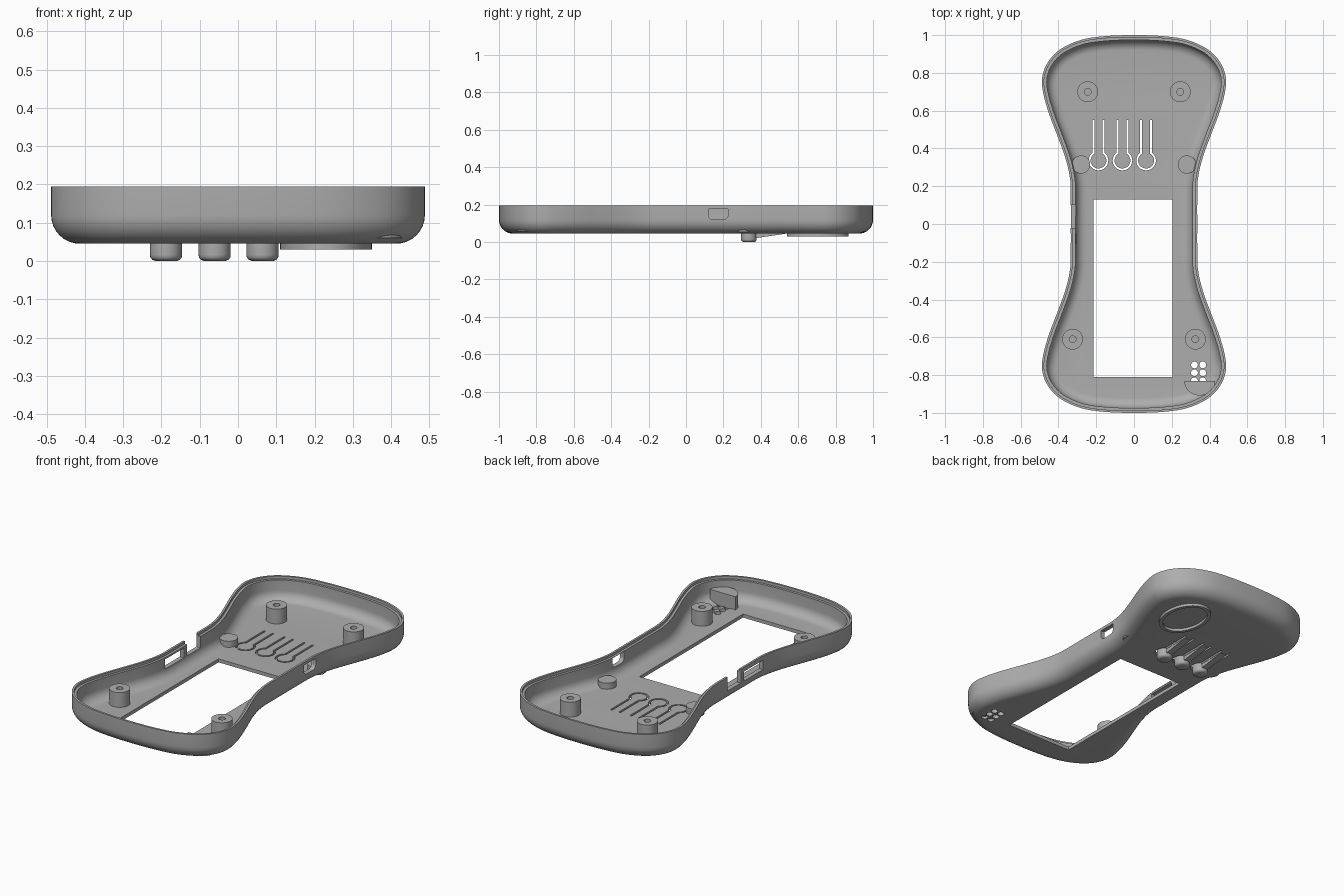
import bpy, bmesh
from math import pi, sin, cos, asin
from mathutils import Vector, Matrix

if "Cube" in bpy.data.objects:
    bpy.data.objects.remove(bpy.data.objects["Cube"])

GREY = (0.42, 0.42, 0.42, 1)
mat = bpy.data.materials.new("plain grey plastic")
mat.use_nodes = True
mat.diffuse_color = GREY
mat.node_tree.nodes["Principled BSDF"].inputs["Base Color"].default_value = GREY

BASE, FLOOR, RIM = 0.045, 0.065, 0.195   # underside, inner floor, top of wall
WALL, LIP = 0.026, 0.012


def make(name, bm):
    bmesh.ops.recalc_face_normals(bm, faces=bm.faces)
    mesh = bpy.data.meshes.new(name)
    bm.to_mesh(mesh)
    bm.free()
    mesh.materials.append(mat)
    ob = bpy.data.objects.new(name, mesh)
    bpy.context.collection.objects.link(ob)
    return ob


def activate(ob):
    bpy.ops.object.select_all(action='DESELECT')
    ob.select_set(True)
    bpy.context.view_layer.objects.active = ob


def smooth(ob):
    activate(ob)
    bpy.ops.object.shade_smooth_by_angle(angle=0.6)
    return ob


def loft(name, rings, closed=False):
    """Skin a list of equal-length rings; cap the ends or join them."""
    bm = bmesh.new()
    loops = [[bm.verts.new(p) for p in ring] for ring in rings]
    n = len(loops[0])
    pairs = list(zip(loops, loops[1:]))
    if closed:
        pairs.append((loops[-1], loops[0]))
    else:
        bm.faces.new(loops[0])
        bm.faces.new(loops[-1])
    for a, b in pairs:
        for i in range(n):
            j = (i + 1) % n
            bm.faces.new((a[i], a[j], b[j], b[i]))
    return make(name, bm)


def prism(name, pts, low, high, axis='Z'):
    """Extrude a flat outline along Z (points x,y) or X (points y,z)."""
    place = (lambda p, d: (p[0], p[1], d)) if axis == 'Z' else (lambda p, d: (d, p[0], p[1]))
    return loft(name, [[place(p, d) for p in pts] for d in (low, high)])


def arc(cx, cy, rx, ry, start=0.0, end=2 * pi, n=32, full=True):
    steps = n if full else n - 1
    return [(cx + rx * cos(start + (end - start) * i / steps),
             cy + ry * sin(start + (end - start) * i / steps)) for i in range(n)]


def box(x0, x1, y0, y1):
    return [(x0, y0), (x1, y0), (x1, y1), (x0, y1)]


def lathe(name, profile, x, y, closed=False, n=32):
    return smooth(loft(name, [[(px, py, z) for px, py in arc(x, y, r, r, n=n)]
                              for r, z in profile], closed))


def cut(target, cutter):
    activate(target)
    mod = target.modifiers.new("cut", 'BOOLEAN')
    mod.operation, mod.solver, mod.object = 'DIFFERENCE', 'EXACT', cutter
    bpy.ops.object.modifier_apply(modifier=mod.name)
    bpy.data.objects.remove(cutter)


# Hourglass outline: one quarter mirrored four ways, then splined
quarter = [(0, 1), (0.15, 0.995), (0.28, 0.975), (0.39, 0.925), (0.457, 0.855),
           (0.487, 0.77), (0.478, 0.68), (0.445, 0.57), (0.403, 0.46),
           (0.362, 0.345), (0.338, 0.235), (0.335, 0.12), (0.335, 0)]
right = quarter + [(x, -y) for x, y in quarter[-2::-1]]
ctrl = [Vector(p) for p in right + [(-x, y) for x, y in right[-2:0:-1]]]
outline = []
for i in range(len(ctrl)):
    a, b, c, d = (ctrl[(i + k) % len(ctrl)] for k in (-1, 0, 1, 2))
    for s in range(5):
        t = s / 5
        outline.append(0.5 * (2 * b + (c - a) * t + (2 * a - 5 * b + 4 * c - d) * t * t
                              + (3 * b - a - 3 * c + d) * t ** 3))


def ring(inset, z):
    out = []
    for i, p in enumerate(outline):
        t = (outline[(i + 1) % len(outline)] - outline[i - 1]).normalized()
        out.append((p.x + t.y * inset, p.y - t.x * inset, z))
    # Clockwise outline: the inward normal is (t.y, -t.x)
    return out


def fillet(inset, z, r, n=8):
    """Quarter-round from the floor up to the wall."""
    return [(inset + r * (1 - sin(pi / 2 * i / n)), z + r * (1 - cos(pi / 2 * i / n)))
            for i in range(n + 1)]


# Tray shell: outer skin up, stepped rim, inner skin down
section = fillet(0, BASE, 0.075) + [(0, RIM), (LIP, RIM), (LIP, RIM - 0.015), (WALL, RIM - 0.015)]
section += fillet(WALL, FLOOR, 0.055)[::-1]
shell = loft("tray_shell", [ring(i, z) for i, z in section])

# Display window
cut(shell, prism("window_cutter", box(-0.215, 0.205, -0.81, 0.13), 0, 0.12))

# Flexible keys: keyhole slots, round buttons below, sloped arms
KEY_Y, KEY_TOP = 0.336, 0.55


def keyhole(x, r, w):
    a = asin(w / r)
    return ([(x - w, KEY_TOP)] + arc(x, KEY_Y, r, r, pi / 2 + a, 2.5 * pi - a, 30, False)
            + [(x + w, KEY_TOP)])


for n, x in enumerate((-0.188, -0.061, 0.064), 1):
    slot = keyhole(x, 0.052, 0.032) + keyhole(x, 0.042, 0.021)[::-1]
    cut(shell, prism("key_cutter", slot, 0, 0.1))
    lathe(f"key_button_{n}", [(0.028, 0), (0.036, 0.003), (0.041, 0.009), (0.042, 0.016),
                              (0.042, FLOOR - 0.005)], x, KEY_Y)
    prism(f"key_arm_{n}", [(0.36, 0.019), (0.53, BASE - 0.001), (0.53, 0.055), (0.36, 0.055)],
          x - 0.019, x + 0.019, 'X')

# Sound holes
for x in (0.32, 0.364):
    for y in (-0.746, -0.788, -0.83):
        cut(shell, prism("sound_cutter", arc(x, y, 0.018, 0.018, n=20), 0, 0.1))

# Connector opening in the left wall, card opening and notch in the right wall
port = (arc(0.145, 0.145, 0.025, 0.025, pi, 1.5 * pi, 6, False)
        + arc(0.2, 0.145, 0.025, 0.025, 1.5 * pi, 2 * pi, 6, False)
        + [(0.225, 0.178), (0.12, 0.178)])
cut(shell, prism("port_cutter", port, 0.28, 0.4, 'X'))
cut(shell, prism("card_cutter", box(-0.22, -0.05, 0.115, 0.17), -0.4, -0.28, 'X'))
cut(shell, prism("notch_cutter", box(-0.02, 0.1, 0.115, 0.25), -0.4, -0.28, 'X'))
smooth(shell)

# Screw posts with bores, and short locating pegs
for side, s in (("left", 1), ("right", -1)):
    for end, x, y in (("back", 0.245, 0.70), ("front", 0.325, -0.61)):
        lathe(f"{end}_{side}_screw_post",
              [(0.055, FLOOR - 0.01), (0.055, 0.15), (0.018, 0.15), (0.018, FLOOR - 0.01)],
              s * x, y, closed=True)
    lathe(f"{side}_locating_peg", [(0.048, FLOOR - 0.01), (0.048, 0.1)], s * 0.28, 0.315)

# Half-round shelf by the sound holes
smooth(prism("sound_shelf", arc(0.348, -0.83, 0.082, 0.078, pi, 2 * pi, 24, False),
             FLOOR - 0.005, 0.14))

# Plain raised oval ridge on the underside
oval = [[(x, y, z) for x, y in arc(0.23, 0.705, 0.12 - d, 0.165 - d, n=48)]
        for d, z in ((0, 0.05), (0, 0.03), (0.02, 0.03), (0.02, 0.05))]
smooth(loft("underside_oval_ridge", oval, closed=True))
